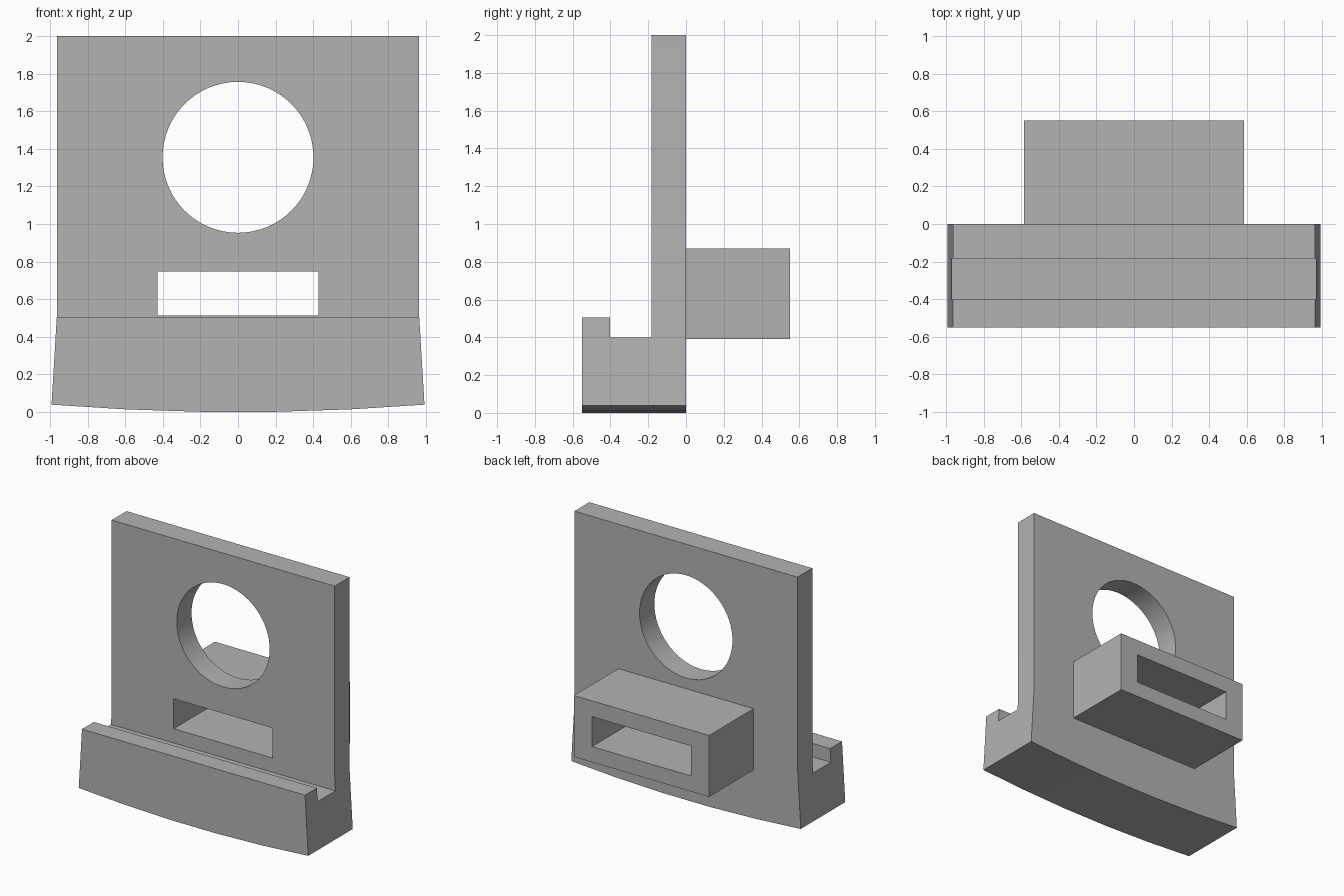
import bpy
import bmesh
from math import radians
from mathutils import Vector

if "Cube" in bpy.data.objects:
    bpy.data.objects.remove(bpy.data.objects["Cube"], do_unlink=True)

# Material
grey = bpy.data.materials.new("plain grey")
grey.use_nodes = True
colour = (0.45, 0.45, 0.45, 1)
grey.diffuse_color = colour
grey.node_tree.nodes["Principled BSDF"].inputs["Base Color"].default_value = colour


def prism(name, outline, depth):
    """Extrude a closed loop of points along the depth vector."""
    bm = bmesh.new()
    face = bm.faces.new([bm.verts.new(p) for p in outline])
    grown = bmesh.ops.extrude_face_region(bm, geom=[face], use_keep_orig=True)
    moved = [v for v in grown["geom"] if isinstance(v, bmesh.types.BMVert)]
    bmesh.ops.translate(bm, verts=moved, vec=Vector(depth))
    bmesh.ops.recalc_face_normals(bm, faces=bm.faces)
    mesh = bpy.data.meshes.new(name)
    bm.to_mesh(mesh)
    bm.free()
    mesh.materials.append(grey)
    obj = bpy.data.objects.new(name, mesh)
    bpy.context.collection.objects.link(obj)
    return obj


def box(name, x, y0, y1, z0, z1):
    """Block centred on x = 0."""
    loop = [(-x, y0, z0), (x, y0, z0), (x, y0, z1), (-x, y0, z1)]
    return prism(name, loop, (0, y1 - y0, 0))


def combine(target, tool, operation):
    """Apply a boolean and discard the tool."""
    tool.hide_render = True
    mod = target.modifiers.new(tool.name, "BOOLEAN")
    mod.operation, mod.solver, mod.object = operation, "EXACT", tool
    bpy.context.view_layer.objects.active = target
    bpy.ops.object.modifier_apply(modifier=mod.name)
    bpy.data.objects.remove(tool, do_unlink=True)


# Body silhouette: upright panel on a flared base with a bowed underside
half = [(0.2, 0), (0.6, 0.013), (0.993, 0.038), (0.965, 0.505), (0.965, 2)]
outline = half + [(-x, z) for x, z in reversed(half)]
body = prism("panel_stand", [(x, -0.55, z) for x, z in outline], (0, 0.55, 0))

# Remove the space in front of the panel, leaving a grooved ledge with a lip
step = [(-0.403, 0.4), (-0.183, 0.4), (-0.183, 2.2),
        (-0.7, 2.2), (-0.7, 0.505), (-0.403, 0.505)]
combine(body, prism("groove_cutter", [(-1.2, y, z) for y, z in step], (2.4, 0, 0)),
        "DIFFERENCE")

# Rear box, then the slot running through box and panel
combine(body, box("rear_box", 0.585, -0.1, 0.55, 0.39, 0.87), "UNION")
combine(body, box("slot_cutter", 0.428, -0.3, 0.7, 0.512, 0.746), "DIFFERENCE")

# Round opening
bpy.ops.mesh.primitive_cylinder_add(vertices=64, radius=0.402, depth=1,
                                    location=(0, 0, 1.355), rotation=(radians(90), 0, 0))
hole = bpy.context.object
hole.name = "round_hole_cutter"
hole.data.materials.append(grey)
combine(body, hole, "DIFFERENCE")

# Smooth the round opening, keep the edges sharp
bpy.ops.object.select_all(action="DESELECT")
body.select_set(True)
bpy.context.view_layer.objects.active = body
bpy.ops.object.shade_smooth_by_angle(angle=radians(20))
